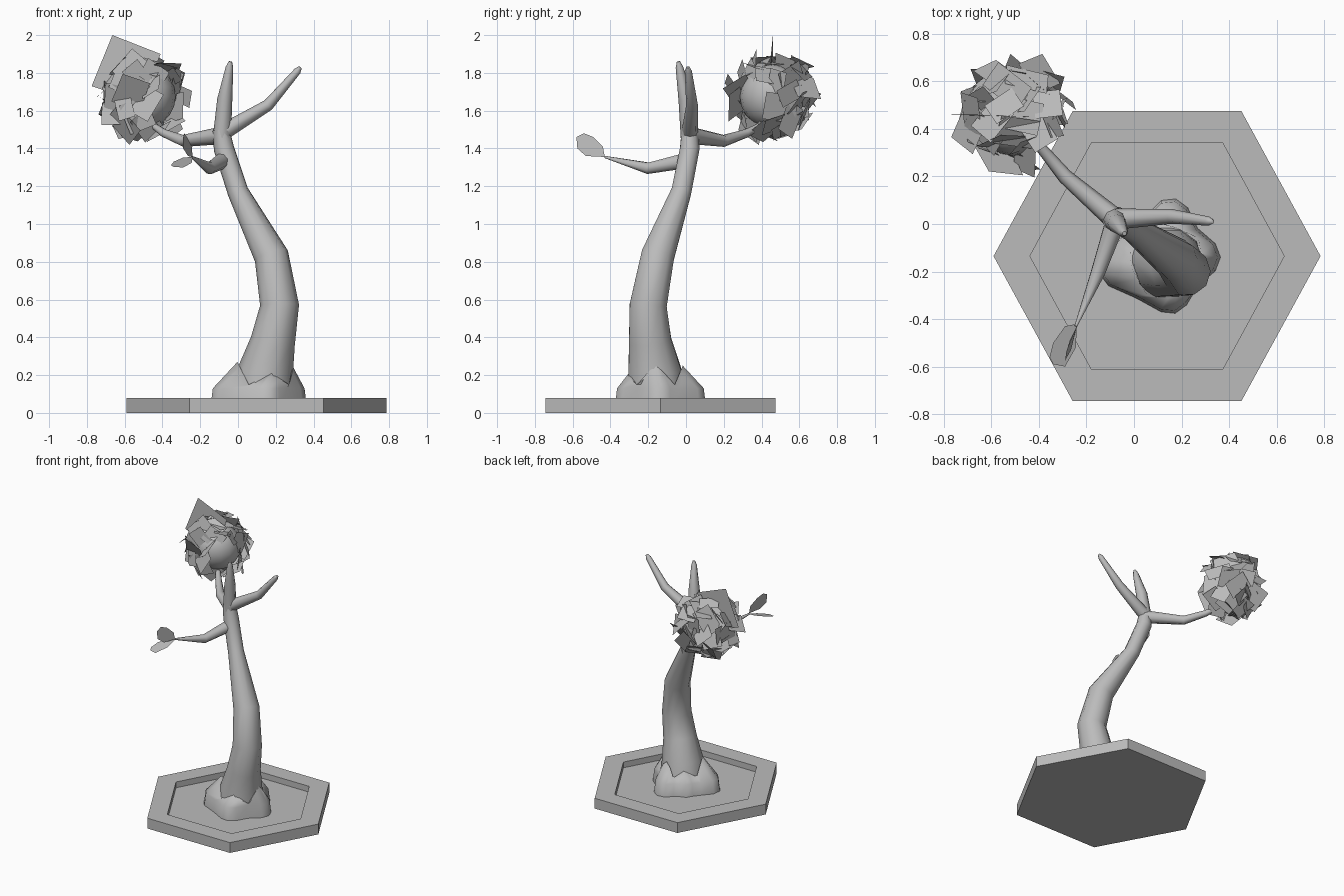
import bpy, bmesh, math, random
from mathutils import Vector, Quaternion

random.seed(11)
if "Cube" in bpy.data.objects:
    bpy.data.objects.remove(bpy.data.objects["Cube"], do_unlink=True)

grey = bpy.data.materials.new("plain_grey")
grey.use_nodes = True
grey.diffuse_color = (0.5, 0.5, 0.5, 1)
grey.node_tree.nodes["Principled BSDF"].inputs["Base Color"].default_value = (0.5, 0.5, 0.5, 1)


def finish(name, bm, angle=None, solid=True):
    if solid:
        bmesh.ops.recalc_face_normals(bm, faces=bm.faces)
    mesh = bpy.data.meshes.new(name)
    bm.to_mesh(mesh)
    bm.free()
    mesh.materials.append(grey)
    obj = bpy.data.objects.new(name, mesh)
    bpy.context.collection.objects.link(obj)
    if angle:
        bpy.ops.object.select_all(action='DESELECT')
        obj.select_set(True)
        bpy.context.view_layer.objects.active = obj
        bpy.ops.object.shade_smooth_by_angle(angle=math.radians(angle))
    return obj


def loft(name, rings, angle=None):
    """Skin a list of equal-length point rings and cap both ends."""
    bm = bmesh.new()
    loops = [[bm.verts.new(p) for p in ring] for ring in rings]
    n = len(loops[0])
    for a, b in zip(loops, loops[1:]):
        for i in range(n):
            j = (i + 1) % n
            bm.faces.new((a[i], a[j], b[j], b[i]))
    bm.faces.new(loops[0][::-1])
    bm.faces.new(loops[-1])
    return finish(name, bm, angle)


def limb(name, path, sides=8):
    """Tapered tube through (x, y, z, radius) points."""
    pts = [Vector(p[:3]) for p in path]
    turn = None
    rings = []
    for i, p in enumerate(pts):
        way = (pts[min(i + 1, len(pts) - 1)] - pts[max(i - 1, 0)]).normalized()
        if turn is None:
            turn = Vector((0, 0, 1)).rotation_difference(way)
        else:
            turn = old_way.rotation_difference(way) @ turn
        old_way = way
        ring = []
        for k in range(sides):
            a = math.tau * k / sides
            ring.append(p + turn @ Vector((math.cos(a), math.sin(a), 0)) * path[i][3])
        rings.append(ring)
    return loft(name, rings, 70)


# Hexagonal tray with a sunken floor
def hexagon(half_x, corner_x, half_y, z):
    pts = [(half_x, 0), (corner_x, half_y), (-corner_x, half_y),
           (-half_x, 0), (-corner_x, -half_y), (corner_x, -half_y)]
    return [(0.097 + x, -0.135 + y, z) for x, y in pts]


outer, inner = (0.688, 0.355, 0.61), (0.535, 0.275, 0.478)
loft("hexagonal_tray", [hexagon(*outer, 0), hexagon(*outer, 0.08),
                        hexagon(*inner, 0.08), hexagon(*inner, 0.035)])

# Trunk and bare branches
limb("trunk", [(0.13, -0.16, 0.03, 0.165), (0.145, -0.165, 0.22, 0.147),
               (0.185, -0.19, 0.38, 0.118), (0.22, -0.2, 0.57, 0.103),
               (0.177, -0.15, 0.83, 0.092), (0, -0.025, 1.17, 0.056),
               (-0.075, 0.02, 1.4, 0.054), (-0.09, 0.02, 1.5, 0.045)], 10)
limb("upright_branch", [(-0.085, 0.02, 1.46, 0.048), (-0.07, 0, 1.66, 0.04),
                        (-0.045, -0.035, 1.83, 0.02), (-0.04, -0.04, 1.86, 0.009)])
limb("left_branch", [(-0.09, 0.02, 1.48, 0.045), (0.16, 0.032, 1.63, 0.031),
                     (0.315, 0.012, 1.81, 0.019), (0.33, 0.01, 1.83, 0.009)])
limb("back_branch", [(-0.08, 0.02, 1.47, 0.047), (-0.29, 0.2, 1.44, 0.032),
                     (-0.39, 0.32, 1.48, 0.023), (-0.46, 0.41, 1.53, 0.015)])
limb("front_branch", [(-0.075, 0.02, 1.34, 0.045), (-0.15, -0.2, 1.295, 0.032),
                      (-0.245, -0.43, 1.355, 0.006)])

# Lobed root flare with a jagged upper edge
lobes = {0: (0.255, 0.25), 75: (0.255, 0.25), 128: (0.2, 0.2),
         195: (0.265, 0.27), 285: (0.245, 0.21)}
angles = sorted(lobes)
low, middle, high = [], [], []


def root_column(deg, reach, top, hug):
    c, s = math.cos(math.radians(deg)), math.sin(math.radians(deg))
    low.append((0.11 + reach * c, -0.14 + reach * s, 0.03))
    middle.append((0.11 + reach * 0.95 * c, -0.14 + reach * 0.95 * s, 0.13))
    high.append((0.14 + hug * c, -0.16 + hug * s, top))


for i, deg in enumerate(angles):
    after = angles[(i + 1) % len(angles)]
    gap = (after - deg) % 360
    reach, top = lobes[deg]
    root_column(deg - 14, reach * 0.94, top - 0.03, 0.153)
    root_column(deg, reach, top, 0.148)
    root_column(deg + 14, reach * 0.94, top - 0.03, 0.153)
    root_column(deg + gap / 2, 0.2, 0.15, 0.165)
loft("root_flare", [low, middle, high], 60)


# Two leaves at the front branch tip
def flat_leaf(name, points):
    bm = bmesh.new()
    bm.faces.new([bm.verts.new(p) for p in points])
    finish(name, bm, solid=False)


flat_leaf("upright_leaf", [(-0.24, -0.43, 1.355), (-0.245, -0.44, 1.41), (-0.27, -0.49, 1.46),
                           (-0.285, -0.54, 1.48), (-0.29, -0.58, 1.46),
                           (-0.29, -0.575, 1.4), (-0.265, -0.53, 1.36)])
leaf_outline = [(-0.24, -0.42), (-0.29, -0.43), (-0.34, -0.5), (-0.355, -0.56),
                (-0.34, -0.59), (-0.29, -0.6), (-0.245, -0.52)]
flat_leaf("lying_leaf", [(x, y, 1.355 + 0.31 * (y + 0.42)) for x, y in leaf_outline])

# Round foliage core
centre = Vector((-0.5, 0.455, 1.675))
bm = bmesh.new()
bmesh.ops.create_uvsphere(bm, u_segments=16, v_segments=10, radius=0.17)
bmesh.ops.translate(bm, verts=bm.verts, vec=centre)
finish("foliage_core", bm, 60)

# Scattered foliage cards, thinner on the side facing the trunk
bm = bmesh.new()
bare_side = Vector((0.75, -0.6, -0.1)).normalized()
count = 64
for i in range(count):
    h = 1 - 2 * (i + 0.5) / count
    a = i * math.pi * (3 - math.sqrt(5))
    out = Vector((math.cos(a) * math.sqrt(1 - h * h), math.sin(a) * math.sqrt(1 - h * h), h))
    if out.dot(bare_side) > 0.8:
        continue
    tilt = Vector([random.uniform(-1, 1) for _ in range(3)])
    normal = (out + tilt * 0.75).normalized()
    turn = Vector((0, 0, 1)).rotation_difference(normal)
    turn = turn @ Quaternion((0, 0, 1), random.uniform(0, math.tau))
    w, d = random.uniform(0.055, 0.1), random.uniform(0.045, 0.085)
    spot = out * random.uniform(0.17, 0.215)
    quad = [spot + turn @ Vector((sx * w, sy * d, 0))
            for sx, sy in ((-1, -1), (1, -1), (1, 1), (-1, 1))]
    # keep the crown compact
    quad = [centre + (p if p.length < 0.285 else p.normalized() * 0.285) for p in quad]
    bm.faces.new([bm.verts.new(p) for p in quad])
# Large upright card crossing the crown
bm.faces.new([bm.verts.new(p) for p in ((-0.665, 0.46, 2), (-0.41, 0.45, 1.9),
                                        (-0.51, 0.45, 1.64), (-0.775, 0.46, 1.73))])
finish("foliage_cards", bm, solid=False)
